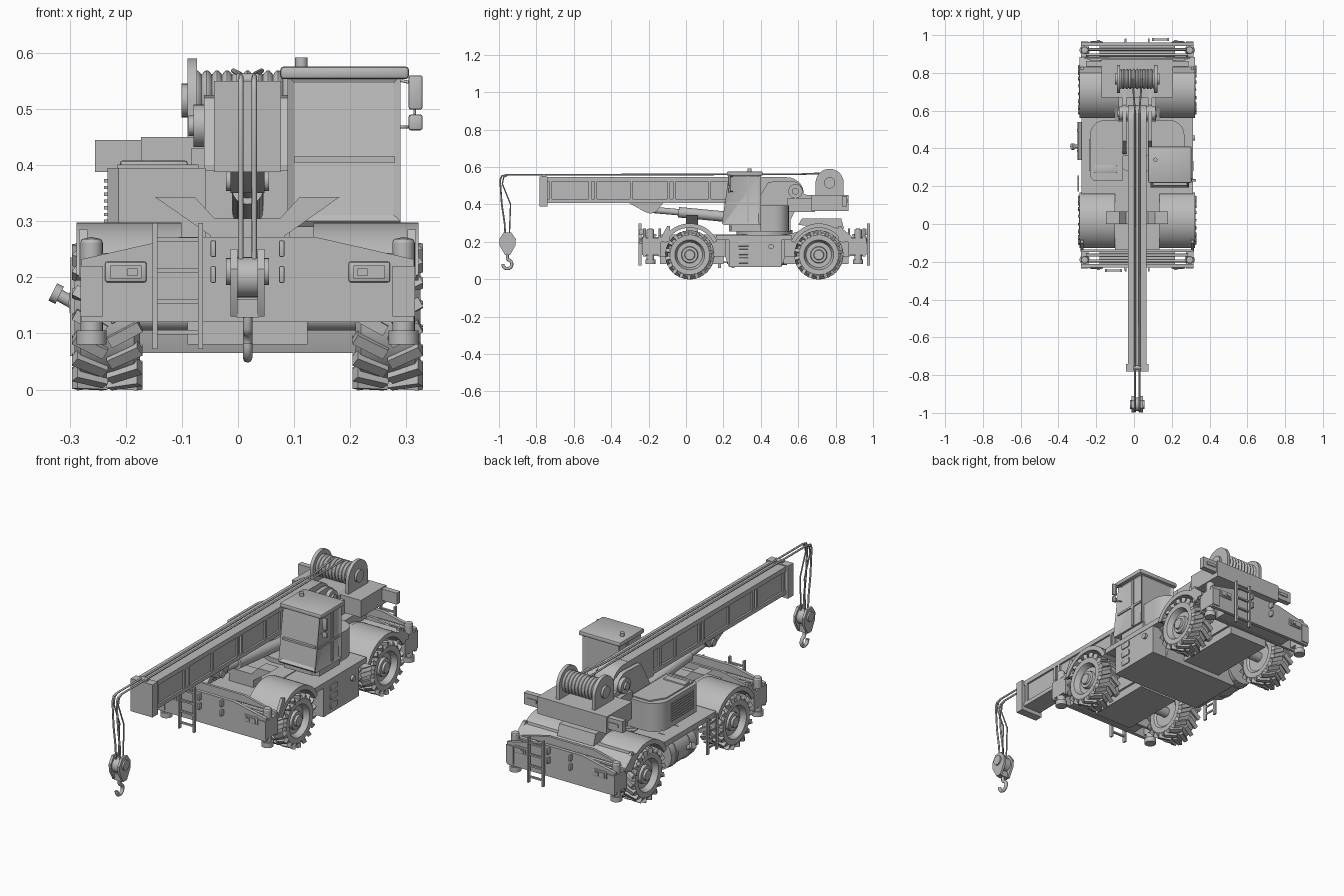
import bpy, bmesh, math
from mathutils import Matrix, Vector

if "Cube" in bpy.data.objects:
    bpy.data.objects.remove(bpy.data.objects["Cube"])

C, MID = 0.017, 0.365          # centre line in x, mid point of the chassis in y
grey = bpy.data.materials.new("plain_grey")
grey.diffuse_color = (0.5, 0.5, 0.5, 1)
grey.use_nodes = True
grey.node_tree.nodes["Principled BSDF"].inputs["Base Color"].default_value = grey.diffuse_color


def finish(bm, name):
    bmesh.ops.recalc_face_normals(bm, faces=bm.faces[:])
    me = bpy.data.meshes.new(name)
    bm.to_mesh(me)
    bm.free()
    me.materials.append(grey)
    ob = bpy.data.objects.new(name, me)
    bpy.context.collection.objects.link(ob)
    return ob


def box(name, x0, x1, y0, y1, z0, z1, bevel=0):
    bm = bmesh.new()
    m = Matrix.Translation(((x0 + x1) / 2, (y0 + y1) / 2, (z0 + z1) / 2))
    bmesh.ops.create_cube(bm, size=1, matrix=m @ Matrix.Diagonal((abs(x1 - x0), abs(y1 - y0), abs(z1 - z0), 1)))
    if bevel:
        bmesh.ops.bevel(bm, geom=bm.edges[:], offset=bevel, segments=2, profile=0.5, affect='EDGES')
    return finish(bm, name)


def cyl(name, p0, p1, r, n=28):
    p0, p1 = Vector(p0), Vector(p1)
    d = p1 - p0
    m = Matrix.Translation((p0 + p1) / 2) @ d.to_track_quat('Z', 'Y').to_matrix().to_4x4()
    bm = bmesh.new()
    bmesh.ops.create_cone(bm, cap_ends=True, segments=n, radius1=r, radius2=r, depth=d.length, matrix=m)
    return finish(bm, name)


def prism(name, pts, axis, a, b, inset=None):
    """Extrude a 2D outline along x (y,z points), y (x,z points) or z (x,y points)."""
    put = {'x': lambda p, t: (t, p[0], p[1]), 'y': lambda p, t: (p[0], t, p[1]),
           'z': lambda p, t: (p[0], p[1], t)}[axis]
    bm = bmesh.new()
    A = [bm.verts.new(put(p, a)) for p in pts]
    B = [bm.verts.new(put(p, b)) for p in pts]
    bm.faces.new(A)
    bm.faces.new(B[::-1])
    for i in range(len(pts)):
        j = (i + 1) % len(pts)
        bm.faces.new((A[i], A[j], B[j], B[i]))
    if inset:
        bmesh.ops.recalc_face_normals(bm, faces=bm.faces[:])
        faces = [f for f in bm.faces if abs(f.normal.z) < 0.5]
        bmesh.ops.inset_individual(bm, faces=faces, thickness=inset, depth=-0.008)
    return finish(bm, name)


def lathe(name, prof, centre, s=1, n=40):
    """Spin (x, radius) points around an axis parallel to x."""
    bm = bmesh.new()
    vs = [bm.verts.new((s * x, 0, r)) for x, r in prof]
    es = [bm.edges.new(p) for p in zip(vs, vs[1:])]
    bmesh.ops.spin(bm, geom=vs + es, axis=(1, 0, 0), cent=(0, 0, 0), angle=math.tau, steps=n)
    bmesh.ops.remove_doubles(bm, verts=bm.verts[:], dist=1e-5)
    bmesh.ops.translate(bm, verts=bm.verts[:], vec=centre)
    return finish(bm, name)


def tube(name, pts, r):
    cu = bpy.data.curves.new(name, 'CURVE')
    cu.dimensions, cu.bevel_depth, cu.bevel_resolution, cu.use_fill_caps = '3D', r, 2, True
    sp = cu.splines.new('POLY')
    sp.points.add(len(pts) - 1)
    for p, q in zip(sp.points, pts):
        p.co = (*q, 1)
    cu.materials.append(grey)
    bpy.context.collection.objects.link(bpy.data.objects.new(name, cu))


def arc(cy, cz, r, a0, a1, n=20):
    return [(cy + r * math.cos(math.radians(a0 + (a1 - a0) * i / n)),
             cz + r * math.sin(math.radians(a0 + (a1 - a0) * i / n))) for i in range(n + 1)]


# Wheels, axles and arched fenders
tyre = [(-.05, 0), (-.05, .07), (-.058, .08), (-.058, .106), (-.048, .119), (.048, .119), (.058, .106),
        (.057, .08), (.045, .074), (.03, .068), (.03, .045), (.045, .042), (.046, .028), (.056, .025), (.056, 0)]
for wy in (0.02, 0.71):
    cyl("axle", (C - .22, wy, .13), (C + .22, wy, .13), .025)
    box("axle_housing", C - .05, C + .05, wy - .05, wy + .05, .085, .17, .015)
    for s in (-1, 1):
        wx = C + s * .25
        lathe("wheel", tyre, (wx, wy, .13), s)
        bm = bmesh.new()
        for i in range(18):
            for k in (-1, 1):
                m = (Matrix.Translation((wx, wy, .13)) @ Matrix.Rotation((i + k * .25) * math.tau / 18, 4, 'X')
                     @ Matrix.Translation((k * .031, 0, .118)) @ Matrix.Rotation(k * .5, 4, 'Z')
                     @ Matrix.Diagonal((.062, .02, .024, 1)))
                bmesh.ops.create_cube(bm, size=1, matrix=m)
        finish(bm, "tyre_lugs")
        outer = arc(wy, .135, .163, 150, 30)
        prism("fender", arc(wy, .135, .163, 155, 25) + arc(wy, .135, .14, 25, 155), 'x', C + s * .118, C + s * .305)

# Chassis, deck and side boxes
box("frame", C - .118, C + .118, -.14, .87, .12, .24)
box("front_frame", C - .107, C + .107, -.14, .2, .08, .13)
box("rear_frame", C - .107, C + .107, .52, .87, .08, .13)
box("deck", C - .295, C + .295, .16, .565, .21, .236)
prism("belly_box", [(.21, .12), (.23, .065), (.51, .065), (.53, .12), (.53, .22), (.21, .22)], 'x', C - .21, C + .21)
box("right_box", C + .2, C + .293, .23, .51, .065, .225)
box("left_box", C - .24, C - .2, .22, .54, .08, .225)
prism("rear_deck", arc(.71, .135, .16, 130, 55) + [(.87, .24), (.55, .24)], 'x', C - .12, C + .12)
prism("rear_slope", [(.79, .27), (.83, .275), (.885, .23), (.885, .21), (.84, .21)], 'x', C - .305, C + .305)
prism("rear_rest", [(.6, .29), (.62, .325), (.83, .325), (.845, .27)], 'x', C - .1, C + .1)
for z in (.175, .13, .085):
    box("step_panel", C + .29, C + .298, .28, .335, z, z + .03, .004)
cyl("side_cap", (C + .29, .455, .175), (C + .305, .455, .175), .014)
cyl("fuel_tank", (C - .235, .34, .155), (C - .235, .54, .155), .08)
for y in (.38, .49):
    cyl("tank_strap", (C - .235, y, .155), (C - .235, y + .012, .155), .084)
cyl("tank_filler", (-.295, .41, .155), (-.322, .41, .17), .011)
cyl("tank_cap", (-.318, .41, .168), (-.33, .41, .174), .017)


def ladder(p, q, z0, z1, rungs):
    w = .0045
    for x, y in (p, q):
        box("ladder_rail", x - w, x + w, y - .008, y + .008, z0, z1)
    for i in range(rungs):
        z = z0 + .03 + i * (z1 - z0 - .06) / (rungs - 1)
        box("ladder_rung", min(p[0], q[0]) - .003, max(p[0], q[0]) + .003,
            min(p[1], q[1]) - .005, max(p[1], q[1]) + .005, z - .004, z + .004)


ladder((-.295, .18), (-.295, .25), .06, .235, 4)

# Both ends: bumper, outriggers, lamps, tow eyes and ladder
for e in (-1, 1):
    yy = lambda d: MID + e * d
    out = [(C + a, z) for a, z in ((-.297, .12), (.297, .12), (.297, .232), (.12, .272), (-.12, .272), (-.297, .232))]
    prism("bumper_plate", out, 'y', yy(.578), yy(.595))
    prism("inner_plate", out, 'y', yy(.5), yy(.513))
    box("bumper_core", C - .2, C + .2, yy(.505), yy(.585), .125, .225)
    for y in (.53, .56):
        cyl("outrigger_bar", (C - .27, yy(y), .235), (C + .27, yy(y), .235), .008, 12)
    for s in (-1, 1):
        jx = C + s * .278
        cyl("jack", (jx, yy(.555), .1), (jx, yy(.555), .262), .02)
        lathe("jack_cap", [(0, .02), (.006, .017), (.01, 0)], (0, 0, 0), 1, 20).matrix_world = (
            Matrix.Translation((jx, yy(.555), .262)) @ Matrix.Rotation(-math.pi / 2, 4, 'Y'))
        cyl("jack_foot", (jx, yy(.555), .08), (jx, yy(.555), .105), .027)
        box("jack_bracket", jx - .02, jx + .02, yy(.51), yy(.60), .13, .22)
        prism("outrigger_brace", [(yy(.51), .2), (yy(.45), .2), (yy(.45), .285), (yy(.465), .285)], 'x',
              C + s * .285, C + s * .3)
        lx = C + s * .217
        box("lamp_frame", lx - .037, lx + .037, yy(.59), yy(.6), .191, .228, .004)
        box("lamp", lx - .028, lx + .028, yy(.598), yy(.604), .198, .221)
        box("lamp_lens", lx - s * .012 - .009, lx - s * .012 + .009, yy(.6), yy(.608), .202, .216)
        for z in (.19, .236):
            box("tow_eye", C + s * .061 - .005, C + s * .061 + .005, yy(.59), yy(.617), z, z + .03, .003)
    ladder((C + e * .165, yy(.612)), (C + e * .084, yy(.612)), .072, .297, 4)

# Boom rest on the front deck
prism("boom_rest", [(-.148, .343), (-.05, .275), (.085, .275), (.181, .343), (.11, .343), (.075, .305),
                    (-.042, .305), (-.077, .343)], 'y', 0, .065)
box("rest_post", C - .067, C + .067, 0, .065, .235, .28)

# Turntable and upper housing
cyl("turntable", (C, .42, .23), (C, .42, .262), .15, 40)
for s in (-1, 1):
    o = C + s * .25
    i = C + s * .075
    corner = [(o - s * .08 + s * .08 * math.sin(a * math.pi / 12), .47 + .08 * math.cos(a * math.pi / 12)) for a in range(7)]
    prism("housing", [(i, .23), (i, .55)] + corner + [(o, .25), (o - s * .02, .23)], 'z', .255, .395)
prism("housing_lid", [(-.215, .25), (-.215, .46), (-.17, .53), (-.07, .53), (-.07, .25)], 'z', .39, .401)
box("front_hatch", -.21, -.09, .27, .31, .39, .408, .004)
for k in range(8):
    box("grille_slat", -.239, -.23, .28, .45, .285 + k * .012, .291 + k * .012)
box("turret_core", C - .08, C + .08, .36, .56, .255, .39)
side = [(.37, .26), (.37, .40), (.44, .52), (.55, .525)] + arc(.56, .455, .07, 80, 0, 8) + \
       [(.65, .45), (.8, .45), (.8, .375), (.58, .36), (.53, .26)]
for s in (-1, 1):
    prism("turret_plate", side, 'x', C + s * .056, C + s * .078)
box("counterweight", C - .19, C + .19, .67, .87, .365, .45)
box("counterweight_neck", C - .1, C + .1, .54, .69, .36, .43)
for s in (-1, 1):
    box("tail_lamp_plate", C + s * .185, C + s * .272, .835, .862, .388, .445)
    box("tail_lamp", C + s * .2, C + s * .25, .86, .867, .41, .425)
cyl("boom_pivot", (C - .096, .585, .47), (C + .096, .585, .47), .038)
for s in (-1, 1):
    cyl("pivot_hub", (C + s * .09, .585, .47), (C + s * .105, .585, .47), .018)

# Cab
prism("cab", [(.192, .3), (.2, .29), (.4, .29), (.4, .56), (.23, .56)], 'x', .088, .29, .018)
box("cab_roof", .075, .305, .218, .41, .553, .576, .007)
box("cab_front_bar", .1, .28, .204, .222, .405, .415)
for x in (.091, .287):
    box("cab_side_bar", x - .003, x + .003, .22, .39, .4, .41)
    box("cab_door_post", x - .003, x + .003, .325, .337, .3, .55)
cyl("beacon", (.113, .34, .57), (.113, .34, .592), .011)
box("mirror_large", .304, .329, .225, .237, .499, .56, .004)
box("mirror_small", .304, .329, .225, .237, .462, .49, .004)
tube("mirror_arm", [(.285, .25, .468), (.315, .235, .468), (.315, .235, .545), (.285, .25, .552)], .003)
box("cab_floor", .1, .28, .24, .4, .255, .295)

# Boom with framed sides and ribs
box("boom_core", C - .041, C + .041, -.76, .56, .415, .54)
back = arc(.54, .455, .09, 90, 0, 10)
prism("boom_heel", [(.3, .545)] + back + [(.63, .40), (.3, .40)], 'x', C - .05, C + .05)
for z0, z1 in ((.408, .428), (.523, .546)):
    box("boom_rail", C - .05, C + .05, -.76, .5, z0, z1)
for s in (-1, 1):
    for y in (-.73, -.52, -.49, -.3, -.1, -.07, .12, .24):
        box("boom_rib", C + s * .04, C + s * .05, y, y + .014, .42, .53)
box("boom_head", C - .06, C + .06, -.782, -.74, .388, .55)
cyl("boom_guide", (C - .02, -.76, .553), (C + .02, -.76, .553), .01, 16)

# Lift cylinder and its bracket
prism("lift_bracket", [(-.31, .41), (-.22, .36), (-.19, .35), (-.16, .36), (-.12, .41)], 'x', C - .03, C + .03)
cyl("lift_pin", (C - .038, -.195, .372), (C + .038, -.195, .372), .018)
cyl("lift_rod", (C, -.195, .372), (C, .05, .35), .017)
cyl("lift_barrel", (C, -.04, .358), (C, .38, .318), .028)

# Winch with wound rope
wy, wz = .768, .515
lathe("rope_drum", [(-.1, 0)] + [(-.1 + .2 * k / 66, .046 + .008 * abs(math.sin(math.pi * k / 6))) for k in range(67)]
      + [(.1, 0)], (C, wy, wz))
for s in (-1, 1):
    prism("winch_flange", arc(wy, wz, .075, 0, 180, 24) + [(wy - .075, .44), (wy + .075, .44)], 'x',
          C + s * .09, C + s * .107)
    cyl("winch_hub", (C + s * .1, wy, wz), (C + s * .118, wy, wz), .03)

# Hoist ropes
for s in (-1, 1):
    x = C + s * .012
    tube("hoist_rope", [(C + s * .025, .768, .568), (x, .6, .561), (x, -.96, .558), (x, -.985, .552), (x, -.994, .53),
                        (x, -.985, .4), (x, -.97, .3), (x, -.965, .22)], .0045)
    tube("return_rope", [(x, -.955, .556), (x, -.975, .545), (x, -.982, .51), (x, -.938, .4), (x, -.942, .3),
                         (x, -.945, .22)], .0035)

# Hook block and hook
hexa = [(-.998, .215), (-.975, .25), (-.935, .25), (-.91, .215), (-.912, .18), (-.94, .13), (-.968, .13), (-.996, .18)]
for s in (-1, 1):
    prism("hook_block_cheek", hexa, 'x', C + s * .018, C + s * .03)
    cyl("hook_block_hub", (C + s * .028, -.955, .21), (C + s * .038, -.955, .21), .024)
cyl("hook_sheave", (C - .019, -.955, .2), (C + .019, -.955, .2), .036)
box("hook_block_base", C - .02, C + .02, -.968, -.942, .128, .16)
tube("hook", [(C, -.955, .14), (C, -.955, .11)] + [(C, y, z) for y, z in arc(-.955, .08, .024, 80, -185, 18)], .0085)

# Smooth round surfaces, keep hard edges
meshes = [o for o in bpy.context.scene.objects if o.type == 'MESH']
for o in meshes:
    o.select_set(True)
bpy.context.view_layer.objects.active = meshes[0]
bpy.ops.object.shade_smooth_by_angle(angle=math.radians(30))
